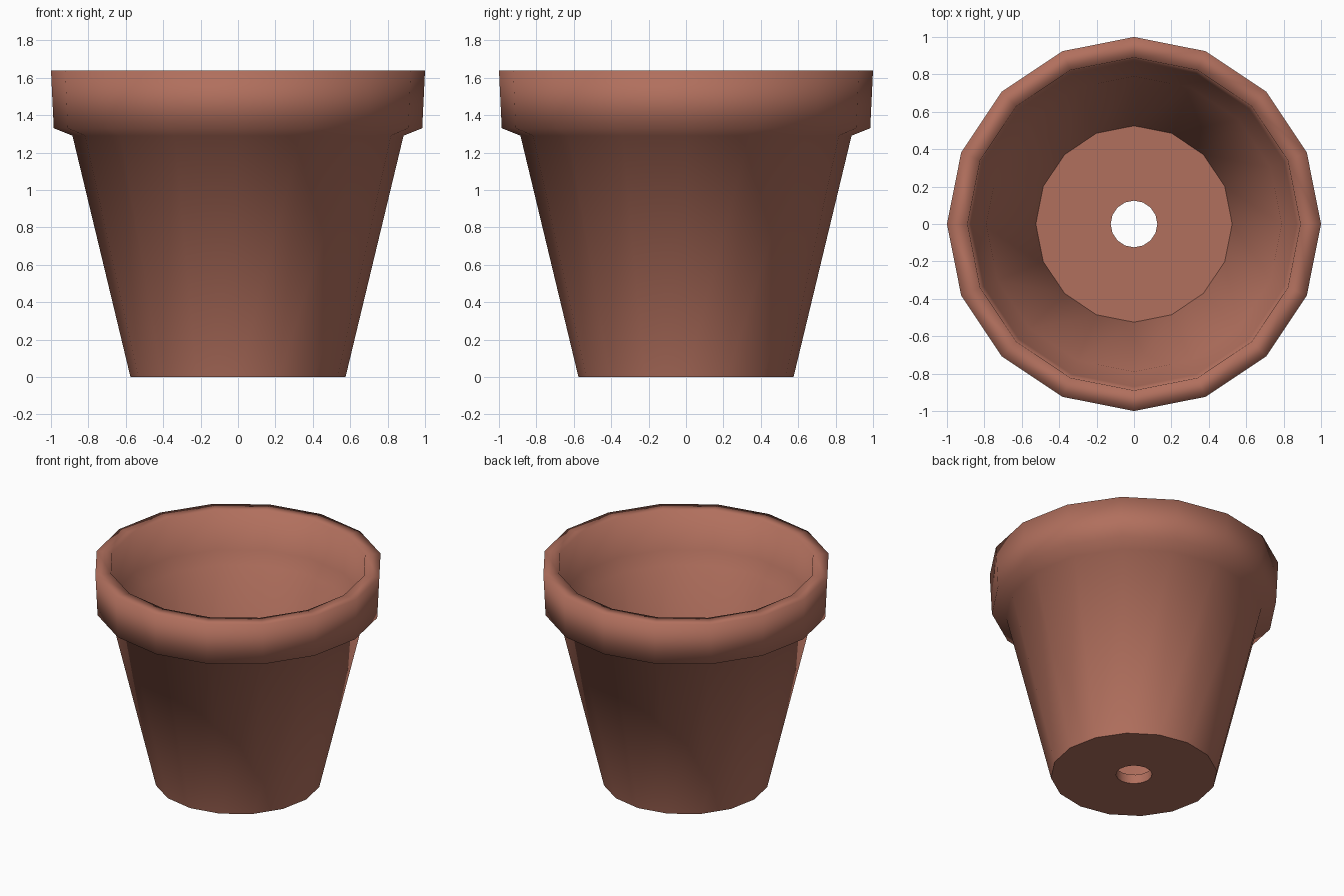
import bpy, bmesh, math

cube = bpy.data.objects.get("Cube")
if cube:
    bpy.data.objects.remove(cube, do_unlink=True)

SIDES = 16

# Terracotta material
clay = bpy.data.materials.new("terracotta")
clay.use_nodes = True
colour = (0.44, 0.16, 0.11, 1)
clay.diffuse_color = colour
clay.node_tree.nodes["Principled BSDF"].inputs["Base Color"].default_value = colour

# Closed wall section: (radius, height, hard edge around this ring)
section = [
    (0.125, 0.00, True),    # drain hole, underside
    (0.575, 0.00, True),    # foot
    (0.885, 1.29, False),   # under the collar
    (0.985, 1.33, False),   # collar bottom
    (1.000, 1.64, False),   # collar top
    (0.890, 1.64, False),   # mouth
    (0.870, 1.35, False),   # inside of collar
    (0.790, 1.27, False),   # inner step
    (0.525, 0.07, True),    # floor edge
    (0.125, 0.07, True),    # drain hole, floor side
]

# Revolve the section into the pot
bm = bmesh.new()
rings = []
for radius, height, hard in section:
    ring = []
    for i in range(SIDES):
        a = math.tau * i / SIDES
        ring.append(bm.verts.new((radius * math.cos(a), radius * math.sin(a), height)))
    rings.append(ring)

for k, ring in enumerate(rings):
    following = rings[(k + 1) % len(rings)]
    for i in range(SIDES):
        j = (i + 1) % SIDES
        face = bm.faces.new((ring[i], ring[j], following[j], following[i]))
        face.smooth = True
bmesh.ops.recalc_face_normals(bm, faces=bm.faces)

# Keep the base, floor and drain hole crisp
for ring, (radius, height, hard) in zip(rings, section):
    for i in range(SIDES):
        edge = bm.edges.get((ring[i], ring[(i + 1) % SIDES]))
        edge.smooth = not hard

mesh = bpy.data.meshes.new("flower_pot")
bm.to_mesh(mesh)
bm.free()
mesh.materials.append(clay)
pot = bpy.data.objects.new("flower_pot", mesh)
bpy.context.collection.objects.link(pot)
